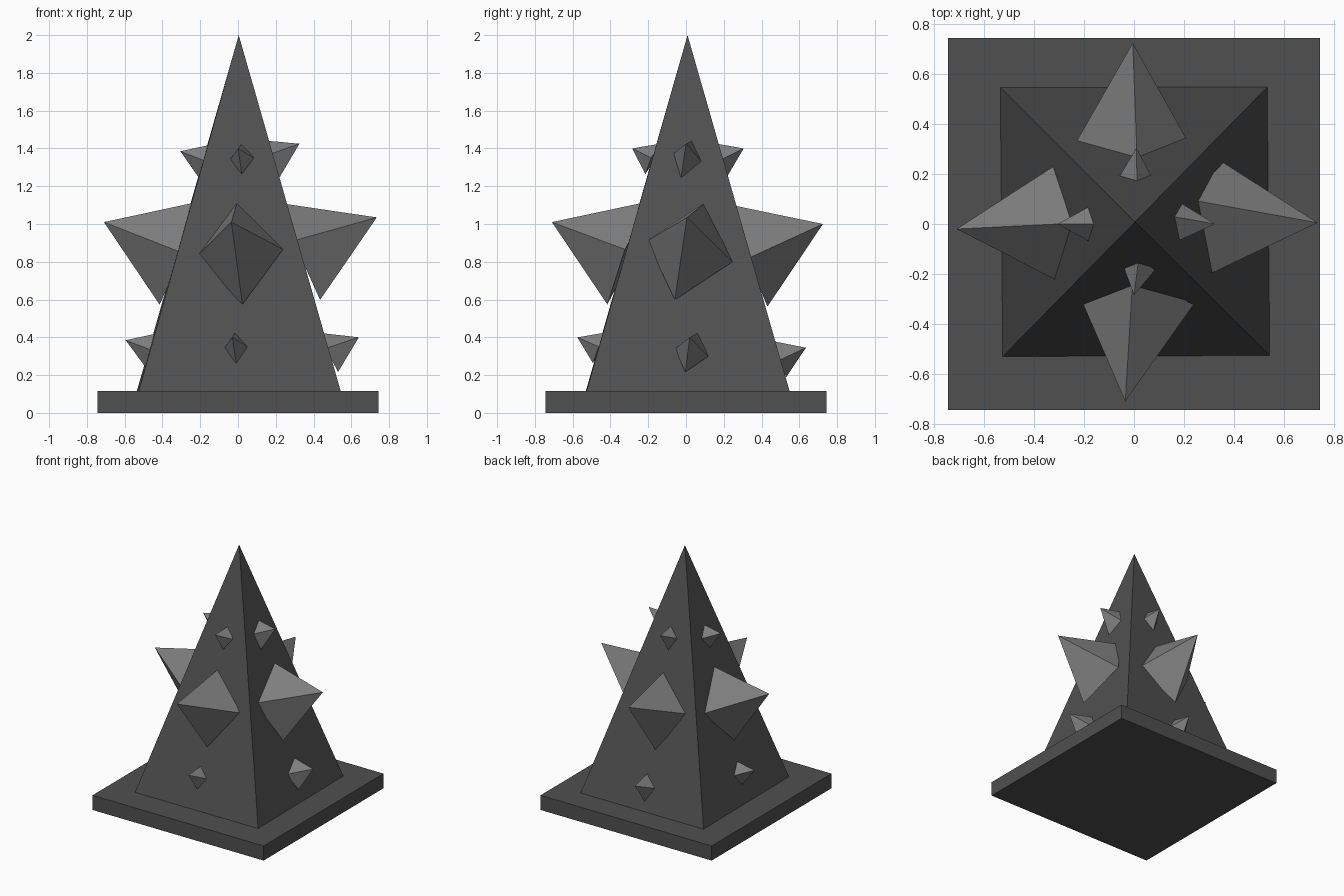
import bpy
from math import radians
from mathutils import Vector, Matrix

cube = bpy.data.objects.get("Cube")
if cube:
    bpy.data.objects.remove(cube, do_unlink=True)


def material(name, value):
    mat = bpy.data.materials.new(name)
    mat.use_nodes = True
    colour = (value, value, value, 1)
    mat.diffuse_color = colour
    bsdf = mat.node_tree.nodes["Principled BSDF"]
    bsdf.inputs["Base Color"].default_value = colour
    bsdf.inputs["Roughness"].default_value = 0.8
    return mat


dark = material("dark grey stone", 0.08)
light = material("light grey metal", 0.21)


def pyramid(name, base, tip, mat):
    """Four-sided pyramid from a base loop (anticlockwise seen from the tip)."""
    mesh = bpy.data.meshes.new(name)
    faces = [(3, 2, 1, 0)] + [(i, (i + 1) % 4, 4) for i in range(4)]
    mesh.from_pydata([Vector(p) for p in base] + [Vector(tip)], [], faces)
    mesh.materials.append(mat)
    obj = bpy.data.objects.new(name, mesh)
    bpy.context.collection.objects.link(obj)
    return obj


# square plinth
bpy.ops.mesh.primitive_cube_add(size=1, location=(0, 0, 0.0575))
plinth = bpy.context.object
plinth.name = "plinth"
plinth.scale = (1.49, 1.49, 0.115)
plinth.data.materials.append(dark)

# tall body, very slightly twisted on the plinth
pyramid("body", [(-0.527, -0.532, 0.11), (0.545, -0.528, 0.11),
                 (0.535, 0.55, 0.11), (-0.537, 0.548, 0.11)], (0.004, 0.008, 2), dark)


def spike(name, turn, tip, centre, half_width, half_height, roll):
    """Spike on one side; points are (along the side, outward, up)."""
    side = Matrix.Rotation(radians(turn), 3, "Z")
    tip, centre = (side @ Vector((u, -out, z)) for u, out, z in (tip, centre))
    axis = (tip - centre).normalized()
    right = Vector((0, 0, 1)).cross(axis).normalized()
    up = axis.cross(right)
    spin = Matrix.Rotation(radians(-roll), 3, axis)
    across, along = spin @ right * half_width, spin @ up * half_height
    base = [centre - along, centre + across, centre + along, centre - across]
    pyramid(name, base, tip, light)


# three spikes per side: upper, large middle, lower
sides = {
    "front": (0, -5, [
        ((0, 0.285, 1.40), (0.02, 0.175, 1.345), 0.065, 0.09),
        ((-0.035, 0.71, 1.01), (0.01, 0.305, 0.847), 0.23, 0.295),
        ((-0.03, 0.575, 0.40), (-0.012, 0.455, 0.345), 0.063, 0.09)]),
    "left": (90, 15, [
        ((0, 0.325, 1.425), (0.005, 0.17, 1.345), 0.085, 0.115),
        ((0.005, 0.735, 1.035), (0.02, 0.325, 0.855), 0.235, 0.29),
        ((0.02, 0.64, 0.40), (0.03, 0.48, 0.32), 0.092, 0.12)]),
    "back": (180, -5, [
        ((-0.01, 0.305, 1.40), (-0.005, 0.175, 1.34), 0.073, 0.1),
        ((0.005, 0.725, 1.0), (0.01, 0.32, 0.835), 0.23, 0.295),
        ((0, 0.635, 0.345), (0, 0.49, 0.285), 0.08, 0.105)]),
    "right": (270, 0, [
        ((0, 0.305, 1.385), (0, 0.165, 1.33), 0.078, 0.1),
        ((0.02, 0.71, 1.01), (0, 0.305, 0.847), 0.235, 0.295),
        ((0, 0.595, 0.385), (0, 0.45, 0.33), 0.08, 0.1)]),
}
for side_name, (turn, roll, spikes) in sides.items():
    for level, shape in zip(("upper", "middle", "lower"), spikes):
        spike(f"{side_name}_{level}_spike", turn, *shape, roll)
